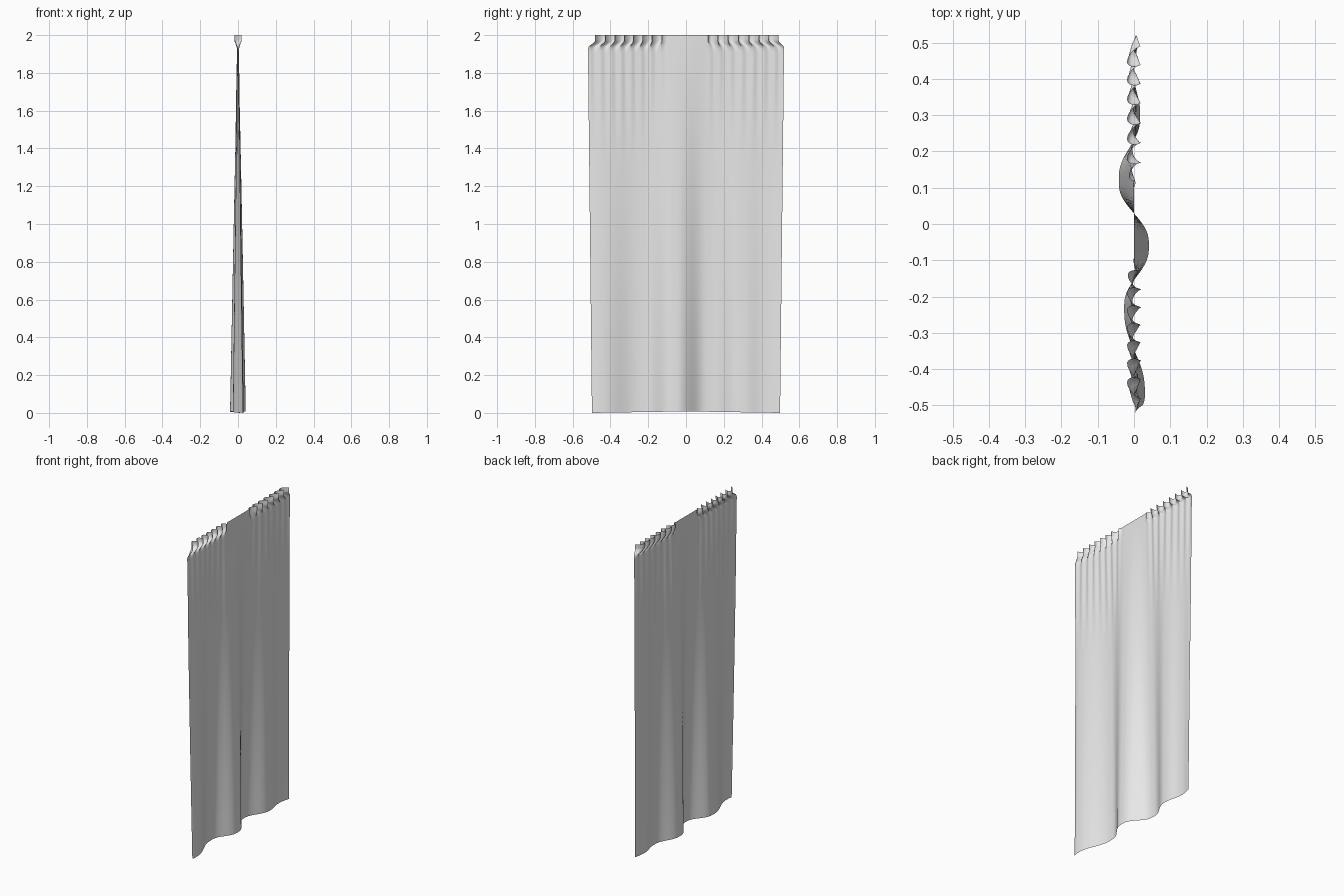
import bpy, bmesh, math

cube = bpy.data.objects.get("Cube")
if cube:
    bpy.data.objects.remove(cube, do_unlink=True)

COLUMNS, ROWS = 288, 56
HEIGHT = 2.0
PLEAT_SPACING = 0.056

# Depth of the large hanging folds at the hem: (across, depth) at each crest
CRESTS = [(-0.53, 0.018), (-0.47, 0.03), (-0.23, -0.027), (-0.06, 0.041),
          (0.12, -0.042), (0.30, 0.017), (0.42, 0.0), (0.53, 0.014)]


def ease(a, b, t):
    t = min(max((t - a) / (b - a), 0.0), 1.0)
    return t * t * t * (t * (6 * t - 15) + 10)


def hem_fold(u):
    for (a, da), (b, db) in zip(CRESTS, CRESTS[1:]):
        if u <= b:
            return da + (db - da) * ease(a, b, u)
    return CRESTS[-1][1]


def drape(u, v):
    """Place a cloth point; u runs -0.5..0.5 across, v runs 0..1 upwards."""
    z = HEIGHT * (1 - (1 - v) ** 1.8)
    side = math.copysign(1, u)
    # gentle taper to the hem, pinched in at the gathered heading
    half = 0.498 + 0.021 * min(z / 1.93, 1) - 0.04 * ease(1.93, 1.975, z)
    y = u * 2 * half
    x = hem_fold(y) * (1 - z / HEIGHT) ** 0.9

    # gathered pleats on both sides of the plain centre
    mask = ease(0.08, 0.17, abs(y))
    phase = 2 * math.pi * abs(u) * 1.04 / PLEAT_SPACING + 0.7 * math.sin(11 * u)
    gather = ease(1.915, 1.985, z) * mask
    ripple = ease(1.2, 1.95, z) * mask
    x += (0.016 * gather + 0.003 * ripple) * math.sin(phase)
    y += side * 0.0135 * gather * math.sin(phase + 0.9)

    # hem lifts slightly in the middle
    z += 0.008 * (1 - 2 * abs(u)) * (1 - ease(0, 0.3, z))
    return x, y, z


# Curtain sheet
bm = bmesh.new()
bmesh.ops.create_grid(bm, x_segments=COLUMNS, y_segments=ROWS, size=0.5)
for vert in bm.verts:
    vert.co = drape(vert.co.x, vert.co.y + 0.5)
for face in bm.faces:
    face.smooth = True
mesh = bpy.data.meshes.new("curtain_cloth")
bm.to_mesh(mesh)
bm.free()
curtain = bpy.data.objects.new("curtain", mesh)
bpy.context.collection.objects.link(curtain)

# Plain pale cloth
cloth = bpy.data.materials.new("pale_grey_cloth")
cloth.use_nodes = True
colour = (0.8, 0.8, 0.8, 1.0)
cloth.diffuse_color = colour
cloth.node_tree.nodes["Principled BSDF"].inputs["Base Color"].default_value = colour
mesh.materials.append(cloth)
